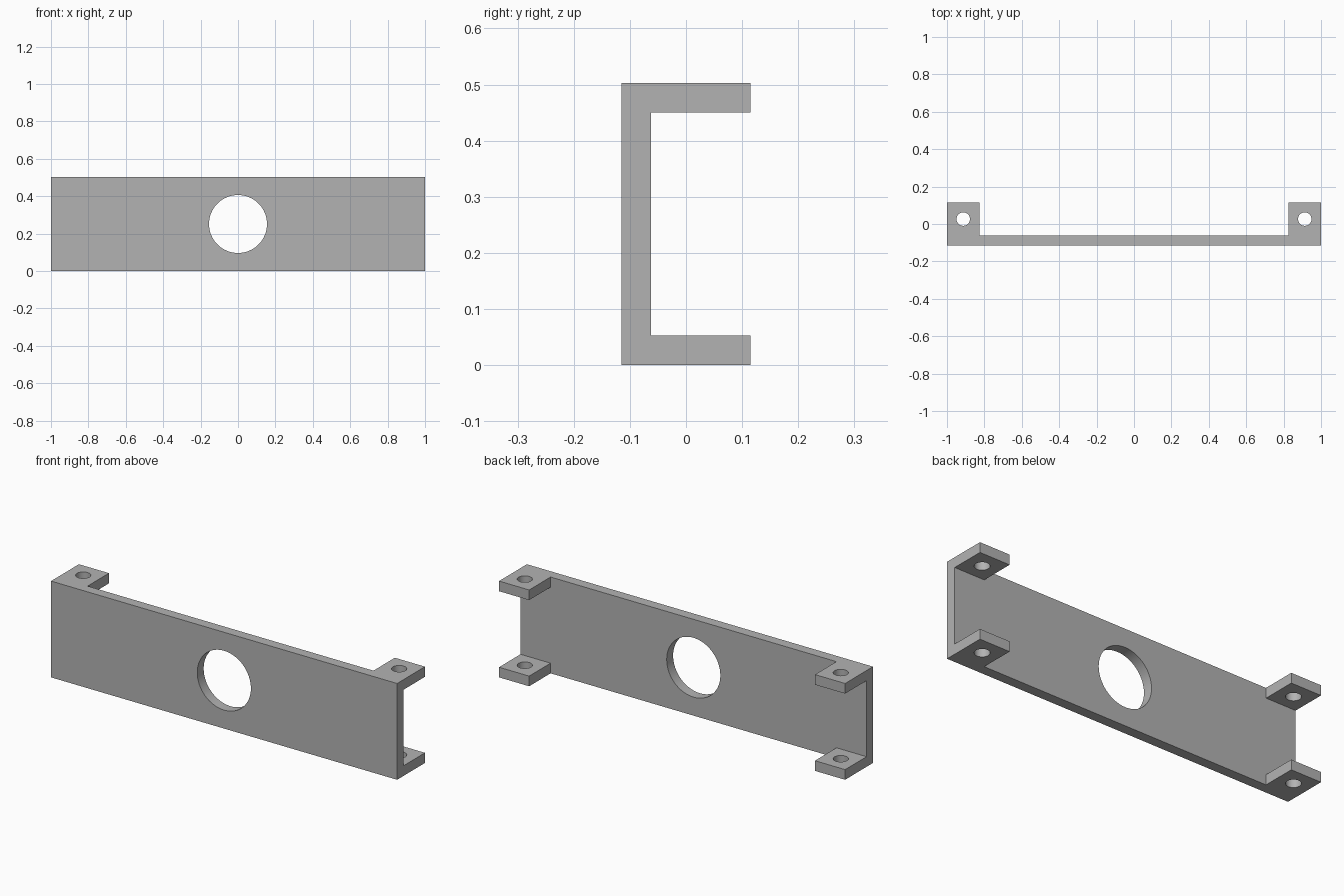
import bpy, bmesh, math

if "Cube" in bpy.data.objects:
    bpy.data.objects.remove(bpy.data.objects["Cube"], do_unlink=True)

# Main dimensions
HALF_L, HALF_D, HEIGHT = 1.0, 0.115, 0.503
WALL = 0.053
TAB = 0.174
HOLE_R, BOLT_R = 0.155, 0.036
wall_back = -HALF_D + WALL
tab_mid_y = (wall_back + HALF_D) / 2
tab_mid_x = HALF_L - TAB / 2

grey = bpy.data.materials.new("plain grey")
grey.use_nodes = True
colour = (0.45, 0.45, 0.45, 1)
grey.diffuse_color = colour
grey.node_tree.nodes["Principled BSDF"].inputs["Base Color"].default_value = colour


def extruded_channel(name):
    """C-shaped section swept along x."""
    front, back, inner = -HALF_D, HALF_D, wall_back
    low, high = WALL, HEIGHT - WALL
    section = [(front, 0), (back, 0), (back, low), (inner, low),
               (inner, high), (back, high), (back, HEIGHT), (front, HEIGHT)]
    bm = bmesh.new()
    face = bm.faces.new([bm.verts.new((-HALF_L, y, z)) for y, z in section])
    swept = bmesh.ops.extrude_face_region(bm, geom=[face])["geom"]
    verts = [v for v in swept if isinstance(v, bmesh.types.BMVert)]
    bmesh.ops.translate(bm, verts=verts, vec=(2 * HALF_L, 0, 0))
    bmesh.ops.recalc_face_normals(bm, faces=bm.faces)
    mesh = bpy.data.meshes.new(name)
    bm.to_mesh(mesh)
    bm.free()
    mesh.materials.append(grey)
    obj = bpy.data.objects.new(name, mesh)
    bpy.context.collection.objects.link(obj)
    return obj


def cut(target, cutter):
    """Subtract the cutter from the target, then discard it."""
    cutter.hide_render = True
    cutter.data.materials.append(grey)
    mod = target.modifiers.new("cut", 'BOOLEAN')
    mod.operation, mod.solver, mod.object = 'DIFFERENCE', 'EXACT', cutter
    bpy.ops.object.select_all(action='DESELECT')
    target.select_set(True)
    bpy.context.view_layer.objects.active = target
    bpy.ops.object.modifier_apply(modifier=mod.name)
    bpy.data.objects.remove(cutter, do_unlink=True)


def drill(radius, depth, location, rotation=(0, 0, 0)):
    bpy.ops.mesh.primitive_cylinder_add(vertices=64, radius=radius, depth=depth,
                                        location=location, rotation=rotation)
    return bpy.context.object


bracket = extruded_channel("mounting_bracket")

# Clear the flanges between the corner tabs
bpy.ops.mesh.primitive_cube_add(size=1, location=(0, wall_back + 0.5, HEIGHT / 2))
gap = bpy.context.object
gap.scale = (2 * (HALF_L - TAB), 1, 2)
cut(bracket, gap)

# Central opening in the wall
cut(bracket, drill(HOLE_R, 0.3, (0, -HALF_D, HEIGHT / 2), (math.pi / 2, 0, 0)))

# Bolt holes through upper and lower tabs
for side in (-1, 1):
    cut(bracket, drill(BOLT_R, 2, (side * tab_mid_x, tab_mid_y, HEIGHT / 2)))

bracket.select_set(True)
bpy.context.view_layer.objects.active = bracket
bpy.ops.object.shade_smooth_by_angle(angle=math.radians(30))
